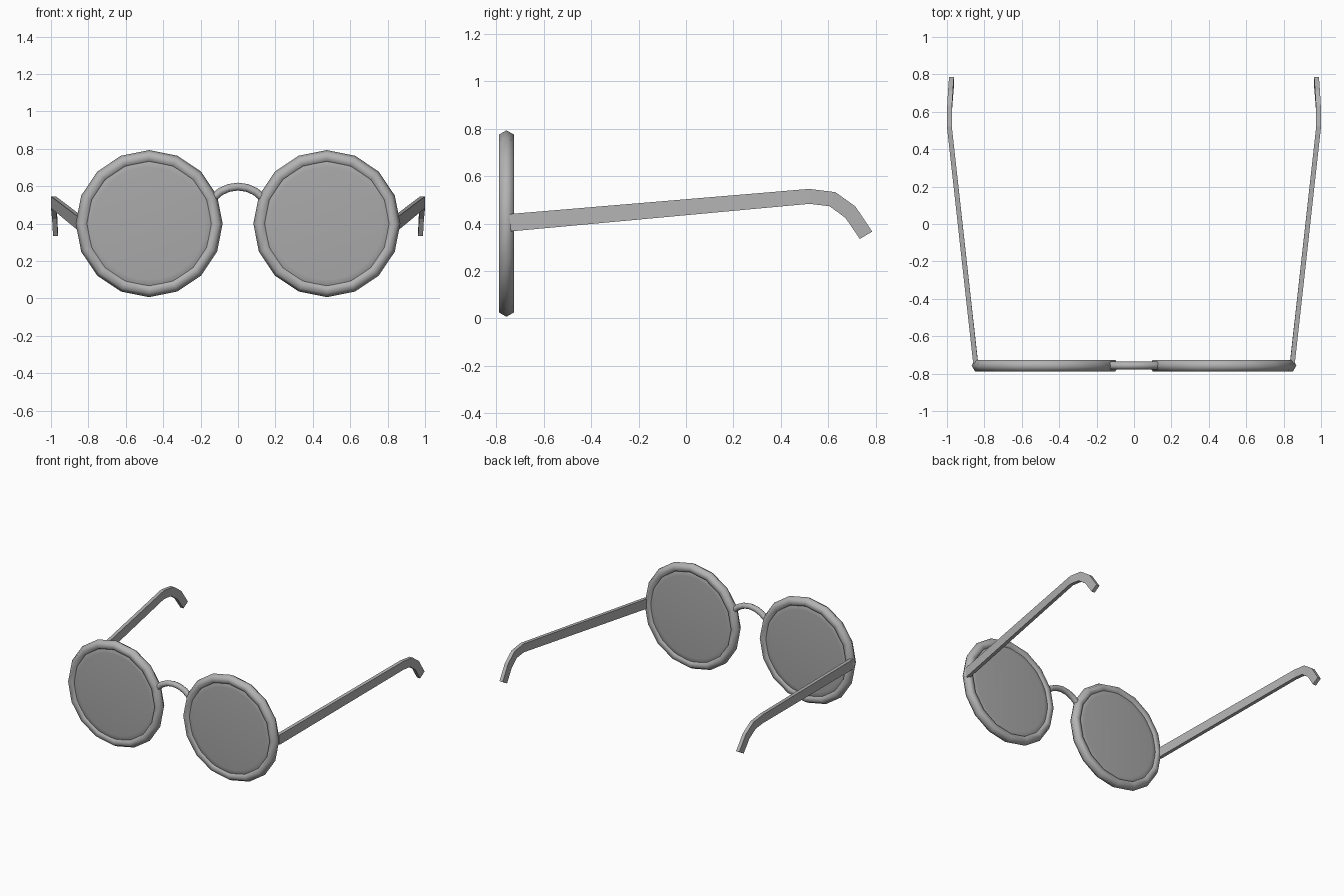
import bpy, math
from math import sin, cos, pi

cube = bpy.data.objects.get("Cube")
if cube:
    bpy.data.objects.remove(cube, do_unlink=True)


def material(name, rgb, alpha=1.0):
    m = bpy.data.materials.new(name)
    m.use_nodes = True
    m.diffuse_color = (*rgb, alpha)
    shader = m.node_tree.nodes["Principled BSDF"]
    shader.inputs["Base Color"].default_value = (*rgb, 1)
    shader.inputs["Alpha"].default_value = alpha
    return m


frame_grey = material("frame_grey", (0.45, 0.45, 0.45))
lens_grey = material("lens_grey", (0.4, 0.4, 0.4), 0.8)


def build(name, verts, faces, mat, smooth=None):
    mesh = bpy.data.meshes.new(name)
    mesh.from_pydata(verts, [], faces)
    mesh.materials.append(mat)
    obj = bpy.data.objects.new(name, mesh)
    bpy.context.collection.objects.link(obj)
    bpy.ops.object.select_all(action="DESELECT")
    obj.select_set(True)
    bpy.context.view_layer.objects.active = obj
    bpy.ops.object.mode_set(mode="EDIT")
    bpy.ops.mesh.select_all(action="SELECT")
    bpy.ops.mesh.normals_make_consistent(inside=False)
    bpy.ops.object.mode_set(mode="OBJECT")
    if smooth:
        bpy.ops.object.shade_smooth_by_angle(angle=math.radians(smooth))
    return obj


def skin(rings, loop=False):
    """Join equal rings of points into a tube, capped unless it loops."""
    n, k = len(rings[0]), len(rings)
    verts = [p for ring in rings for p in ring]
    faces = [(i * n + j, i * n + (j + 1) % n,
              (i + 1) % k * n + (j + 1) % n, (i + 1) % k * n + j)
             for i in range(k if loop else k - 1) for j in range(n)]
    if not loop:
        faces += [tuple(range(n)), tuple(range((k - 1) * n, k * n))]
    return verts, faces


LENS_X, FRONT_Y, LENS_Z = 0.475, -0.757, 0.4

for side, s in (("left", 1), ("right", -1)):
    # Rim: sixteen-sided ring with a six-sided section
    rings = []
    for i in range(16):
        a = 2 * pi * i / 16
        ring = []
        for j in range(6):
            b = 2 * pi * j / 6
            r = 0.357 + 0.036 * cos(b)
            ring.append((s * LENS_X + r * cos(a), FRONT_Y + 0.036 * sin(b),
                         LENS_Z + r * sin(a)))
        rings.append(ring)
    build(side + "_rim", *skin(rings, True), frame_grey, 70)

    # Lens: thin disc with a rounded edge
    profile = [(0.30, -0.024), (0.33, -0.021), (0.345, -0.012),
               (0.345, 0.012), (0.33, 0.021), (0.30, 0.024)]
    rings = [[(s * LENS_X + r * cos(2 * pi * i / 32), FRONT_Y + y,
               LENS_Z + r * sin(2 * pi * i / 32)) for i in range(32)]
             for r, y in profile]
    build(side + "_lens", *skin(rings), lens_grey, 60)

    # Temple arm: flat bar with a hooked ear end (x, y and z of top, y and z of bottom)
    path = [(0.847, -0.745, 0.44, -0.738, 0.367),
            (0.987, 0.52, 0.546, 0.52, 0.483),
            (0.986, 0.63, 0.532, 0.605, 0.473),
            (0.981, 0.714, 0.472, 0.672, 0.424),
            (0.976, 0.785, 0.366, 0.733, 0.335)]
    rings = [[(s * (x - 0.013), y1, z1), (s * (x + 0.013), y1, z1),
              (s * (x + 0.013), y2, z2), (s * (x - 0.013), y2, z2)]
             for x, y1, z1, y2, z2 in path]
    build(side + "_temple_arm", *skin(rings), frame_grey)

# Bridge: arched round tube between the rims
rings = []
for i in range(7):
    t = -1 + i / 3
    a = t * 0.85
    cx, cz = 0.175 * sin(a), 0.423 + 0.175 * cos(a)
    rings.append([(cx + 0.021 * cos(b) * sin(a), FRONT_Y + 0.021 * sin(b),
                   cz + 0.021 * cos(b) * cos(a))
                  for b in (2 * pi * j / 8 for j in range(8))])
build("bridge", *skin(rings), frame_grey, 60)
